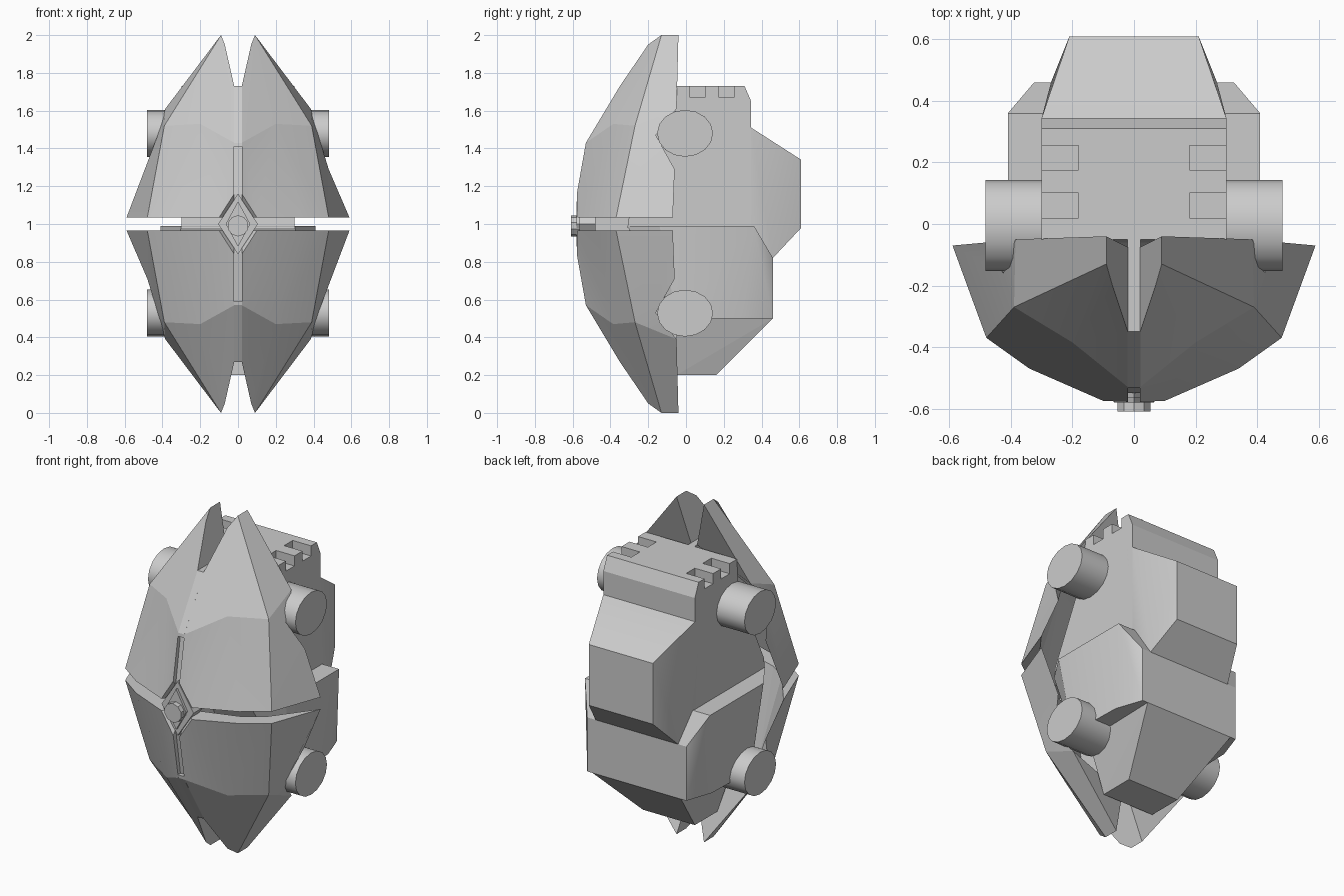
import bpy, bmesh
from math import radians, pi
from mathutils import Matrix

if "Cube" in bpy.data.objects:
    bpy.data.objects.remove(bpy.data.objects["Cube"])


def finish(bm, name, smooth=0):
    bmesh.ops.recalc_face_normals(bm, faces=bm.faces[:])
    me = bpy.data.meshes.new(name)
    bm.to_mesh(me)
    bm.free()
    ob = bpy.data.objects.new(name, me)
    bpy.context.collection.objects.link(ob)
    if smooth:
        bpy.ops.object.select_all(action='DESELECT')
        bpy.context.view_layer.objects.active = ob
        ob.select_set(True)
        bpy.ops.object.shade_smooth_by_angle(angle=radians(smooth))
    return ob


def hull(name, pts, smooth=0):
    """Convex block from right-hand points mirrored across x = 0."""
    bm = bmesh.new()
    for x, y, z in pts:
        for s in (1, -1):
            bm.verts.new((s * x, y, z))
    bmesh.ops.convex_hull(bm, input=bm.verts[:])
    loose = [v for v in bm.verts if not v.link_faces]
    bmesh.ops.delete(bm, geom=loose, context='VERTS')
    bmesh.ops.dissolve_limit(bm, angle_limit=0.02, verts=bm.verts[:], edges=bm.edges[:])
    return finish(bm, name, smooth)


def prism(name, profile, axis, a, b):
    """Extrude a 2D profile: axis 'x' takes (y, z), axis 'y' takes (x, z)."""
    bm = bmesh.new()
    def at(p, d):
        return (d, p[0], p[1]) if axis == 'x' else (p[0], d, p[1])
    f = bm.faces.new([bm.verts.new(at(p, a)) for p in profile])
    out = bmesh.ops.extrude_face_region(bm, geom=[f])
    move = at((0, 0), b - a)
    bmesh.ops.translate(bm, vec=move, verts=[v for v in out['geom'] if isinstance(v, bmesh.types.BMVert)])
    return finish(bm, name)


# Armour panel: outer, rear-edge and inner cavity points for the upper right one
P = dict(
    tip=(.09, -.13, 2), a0=(.07, -.20, 1.95), a1=(.02, -.35, 1.73), a2=(.02, -.53, 1.43),
    a3=(.02, -.578, 1.16), M=(.2, -.385, 1.53), c=(.39, -.27, 1.52),
    B1=(.10, -.575, 1.035), B2=(.34, -.47, 1.035), B3=(.48, -.37, 1.035),
    D=(.59, -.07, 1.035), e3=(.48, -.06, 1.29), e2=(.425, -.16, 1.47), e1=(.385, -.05, 1.61),
    t=(.09, -.04, 2), K=(.02, -.075, 1.73), I1=(.02, -.48, 1.035), I2=(.30, -.39, 1.035),
    I3=(.41, -.31, 1.035), J1=(.02, -.40, 1.45), J3=(.34, -.20, 1.48))
FACES = ("tip a0 a1 a2 M", "tip M c", "a2 a3 B1 M", "M B1 B2", "M B2 B3 c",
         "tip c e1 t", "c e2 e1", "c B3 D e3 e2",
         "tip t K a1 a0", "a1 a2 a3 I1 J1 K", "a3 B1 I1", "B1 B2 B3 D I3 I2 I1",
         "I1 J1 J3 I2", "I2 J3 I3", "I3 J3 e2 e3 D", "J1 K J3", "K t e1 J3", "J3 e1 e2")
for vert, sz in (("upper", 1), ("lower", -1)):
    for side, sx in (("right", 1), ("left", -1)):
        bm = bmesh.new()
        V = {k: bm.verts.new((sx * x, y, z if sz > 0 else 2 - z)) for k, (x, y, z) in P.items()}
        for f in FACES:
            bm.faces.new([V[k] for k in f.split()])
        finish(bm, f"{vert}_{side}_panel", 10)

# Central spine between the panels, recessed around the emblem
half = [(-.35, 1.73), (-.53, 1.43), (-.533, 1.41), (-.51, 1.41), (-.55, 1.16)]
prof = [(-.05, 1.73)] + half + [(y, 2 - z) for y, z in reversed(half)] + [(-.05, .27)]
prism("spine", prof, 'x', -.0205, .0205)

# Front emblem: two diamonds and a round boss
for name, w, h, y in (("emblem_rim", .105, .16, -.565), ("emblem_diamond", .065, .12, -.58)):
    prism(name, [(w, 1), (0, 1 + h), (-w, 1), (0, 1 - h)], 'y', -.48, y)
bm = bmesh.new()
bmesh.ops.create_cone(bm, cap_ends=True, segments=10, radius1=.056, radius2=.056, depth=.1,
                      matrix=Matrix.Translation((0, -.56, .99)) @ Matrix.Rotation(pi / 2, 4, 'X'))
finish(bm, "emblem_boss", 30)

# Upper body with notched top edges and a forward lip behind the panels
body = prism("upper_body", [(-.31, .98), (-.30, 1.05), (-.06, 1.55), (-.05, 1.73), (.31, 1.73),
                            (.345, 1.65), (.345, .9), (-.05, .9)], 'x', -.3, .3)
bm = bmesh.new()
for sx in (1, -1):
    for y in (.06, .215):
        bmesh.ops.create_cube(bm, size=1, matrix=Matrix.Translation((sx * .28, y, 1.72))
                              @ Matrix.Diagonal((.2, .08, .1, 1)))
cutter = finish(bm, "notch_cutter")
cutter.hide_render = True
cutter.hide_viewport = True
mod = body.modifiers.new("notches", 'BOOLEAN')
mod.object = cutter
mod.solver = 'EXACT'

# Tapered back pack
hull("back_pack", [(.3, .3, 1.52), (.3, .345, 1.51), (.21, .61, 1.34), (.21, .61, .98),
                   (.27, .46, .82), (.3, .345, .95), (.27, .3, .82)], 40)

# Lower body: hip block with angled sides and pointed front, then a tapering base
hull("hip_block", [(.3, -.31, .99), (.41, -.14, .99), (.41, .36, .99), (.325, .46, .82),
                   (.325, .46, .5), (.38, .3, .5), (.39, -.05, .5), (.3, -.08, .5)], 25)
hull("lower_base", [(.28, -.05, .51), (.29, .46, .5), (.17, .16, .2), (.17, -.05, .2)])

# Side cylinders
for name, z in (("upper", 1.48), ("lower", .528)):
    for side, sx in (("right", 1), ("left", -1)):
        bm = bmesh.new()
        bmesh.ops.create_cone(bm, cap_ends=True, segments=16, radius1=1, radius2=1, depth=1,
                              matrix=Matrix.Translation((sx * .363, -.005, z))
                              @ Matrix.Diagonal((.24, .148, .124, 1)) @ Matrix.Rotation(pi / 2, 4, 'Y'))
        finish(bm, f"{name}_{side}_cylinder", 30)
